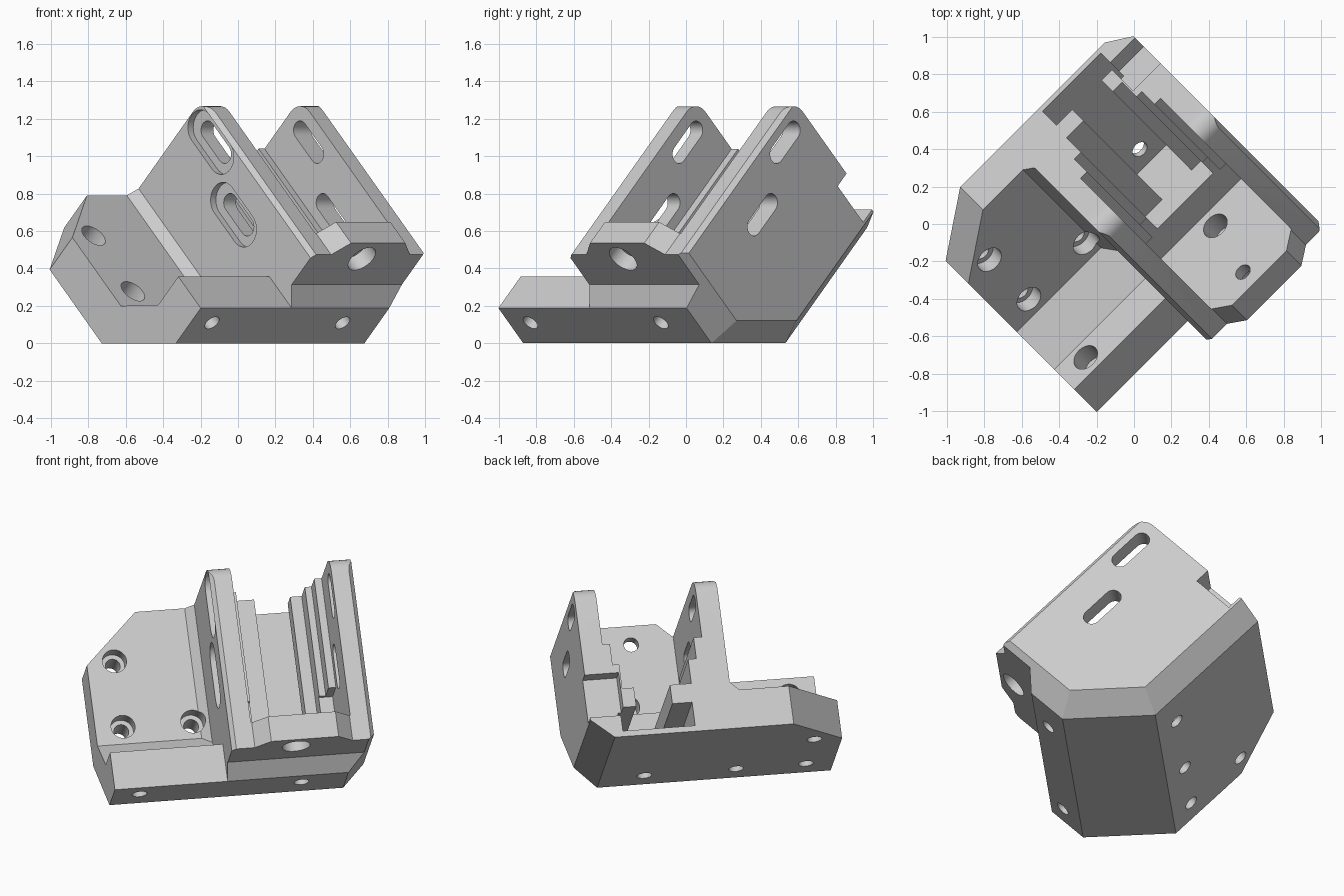
import bpy, bmesh, math
from mathutils import Matrix, Vector

old = bpy.data.objects.get("Cube")
if old:
    bpy.data.objects.remove(old, do_unlink=True)

# Part frame: x runs down the rail, y across the walls, z out of the rail floor
H = math.sqrt(0.5)
TILT = Matrix(((0.5, H, 0.5, 0), (-0.5, H, -0.5, 0), (-H, 0, H, 0), (0, 0, 0, 1)))

grey = bpy.data.materials.new("light grey")
grey.use_nodes = True
grey.diffuse_color = (0.6, 0.6, 0.6, 1)
grey.node_tree.nodes["Principled BSDF"].inputs["Base Color"].default_value = grey.diffuse_color


def prism(name, points, low, high, axis, planes=()):
    """Extrude a profile along x, y or z, then trim it with (point, normal) planes."""
    place = {"x": lambda a, b, t: (t, a, b),
             "y": lambda a, b, t: (a, t, b),
             "z": lambda a, b, t: (a, b, t)}[axis]
    bm = bmesh.new()
    face = bm.faces.new([bm.verts.new(place(a, b, low)) for a, b in points])
    moved = bmesh.ops.extrude_face_region(bm, geom=[face])["geom"]
    shift = Vector(place(0, 0, high - low))
    bmesh.ops.translate(bm, vec=shift, verts=[v for v in moved if isinstance(v, bmesh.types.BMVert)])
    for point, normal in planes:
        geom = bm.verts[:] + bm.edges[:] + bm.faces[:]
        bmesh.ops.bisect_plane(bm, geom=geom, plane_co=point, plane_no=normal, clear_outer=True)
        rim = [e for e in bm.edges if e.is_boundary]
        if rim:
            bmesh.ops.edgeloop_fill(bm, edges=rim)
    bmesh.ops.recalc_face_normals(bm, faces=bm.faces[:])
    mesh = bpy.data.meshes.new(name)
    bm.to_mesh(mesh)
    bm.free()
    mesh.materials.append(grey)
    obj = bpy.data.objects.new(name, mesh)
    bpy.context.collection.objects.link(obj)
    return obj


def stadium(a, b, half, r, steps=16):
    """Rounded slot outline; half = 0 gives a circle."""
    pts = []
    for side in (1, -1):
        for i in range(steps + 1 if half else steps):
            t = math.pi * i / steps - math.pi / 2 * side
            if side < 0:
                t = math.pi / 2 + math.pi * i / steps
            pts.append((a + side * half + r * math.cos(t), b + r * math.sin(t)))
    return pts


def rect(a0, a1, b0, b1):
    return [(a0, b0), (a1, b0), (a1, b1), (a0, b1)]


def combine(body, other, operation):
    mod = body.modifiers.new("join", "BOOLEAN")
    mod.operation = operation
    mod.solver = "EXACT"
    mod.object = other
    bpy.context.view_layer.objects.active = body
    bpy.ops.object.modifier_apply(modifier=mod.name)
    bpy.data.objects.remove(other, do_unlink=True)


BACK, UNDER, TIP = -1.0, -0.126, 0.269
LEFT, RIGHT = -0.163, 0.707

# Channel block with rounded wall ends and chamfered outer edges
R = 0.1
arc = [(BACK + R - R * math.sin(t), 0.85 - R + R * math.cos(t))
       for t in [math.pi / 2 * i / 8 for i in range(9)]]
channel = [(BACK, UNDER), (UNDER, UNDER), (TIP, TIP), (TIP, 0.535), (0.18, 0.624), (0.18, 0.85)] + arc
edge = 0.573
body = prism("bracket_body", channel, LEFT, RIGHT, "y", [
    ((0, edge, UNDER), (0, 0.9, -1)),
    ((TIP, edge, 0), (1, 0.93, 0)),
    ((TIP, edge, TIP), (H, 0.9, -H)),
    ((0, LEFT + 0.025, 0.85), (0, -1, 1)),
    ((0, RIGHT - 0.025, 0.85), (0, 1, 1))])

# Rail channel with side lips, and the opening behind the end plate
section = [(0.08, -0.09), (0.52, -0.09), (0.52, 0.06), (0.42, 0.06), (0.42, 0.18), (0.49, 0.18),
           (0.49, 0.335), (0.53, 0.335), (0.53, 0.47), (0.575, 0.47), (0.575, 1.2), (-0.03, 1.2),
           (-0.03, 0.47), (0.02, 0.47), (0.02, 0.335), (0.07, 0.335), (0.07, 0.18), (0.2, 0.18),
           (0.2, 0.06), (0.08, 0.06)]
combine(body, prism("rail_cut", section, -1.2, -0.16, "x"), "DIFFERENCE")
combine(body, prism("opening_cut", rect(-0.3, 0.02, 0.31, 1.3), -0.03, 0.575, "y"), "DIFFERENCE")
combine(body, prism("end_notch", rect(-1.2, -0.905, 0.01, 0.283), 0.5, 0.8, "y"), "DIFFERENCE")

# Raised middle of the end plate
bump = [(-0.025, 0.75), (-0.025, 0.85), (0.064, 0.937), (0.474, 0.937), (0.57, 0.85), (0.57, 0.75)]
combine(body, prism("end_plate_rise", bump, 0.02, 0.18, "x"), "UNION")

# Side mounting plate with its upright lip, and the fillet beside the wall
plate = [(BACK, UNDER), (UNDER, UNDER), (TIP, TIP), (TIP, 0.535), (0.03, 0.535), (0.03, 0.322),
         (-0.166, 0.117), (BACK, 0.117)]
side = prism("side_plate", plate, -0.85, -0.1, "y", [((-0.683, -0.85, 0), (-0.334, -0.317, 0))])
combine(body, side, "UNION")
fillet = [(-0.215, 0.1), (-0.215, 0.117), (LEFT, 0.169), (-0.14, 0.169), (-0.14, 0.1)]
combine(body, prism("wall_fillet", fillet, BACK, 0.05, "x"), "UNION")

# Slots through both walls, recessed on the left wall
for along, up in ((-0.79, 0.73), (-0.395, 0.577)):
    combine(body, prism("slot", stadium(along, up, 0.09, 0.05), -0.5, 1, "y"), "DIFFERENCE")
    combine(body, prism("slot_recess", stadium(along, up, 0.11, 0.095), -0.5, LEFT + 0.04, "y"), "DIFFERENCE")

# Screw holes through the floor
for along, across in ((-0.697, -0.68), (-0.277, -0.68), (-0.277, -0.255), (-0.277, 0.304)):
    combine(body, prism("floor_hole", stadium(along, across, 0, 0.045), -0.3, 0.3, "z"), "DIFFERENCE")
    if across < 0:
        combine(body, prism("counterbore", stadium(along, across, 0, 0.073), 0.03, 0.3, "z"), "DIFFERENCE")

# Screw holes through the lower end, bored wider from inside
for across in (-0.686, 0.3):
    combine(body, prism("end_hole", stadium(across, 0.424, 0, 0.045), -0.1, 0.5, "x"), "DIFFERENCE")
    combine(body, prism("counterbore", stadium(across, 0.424, 0, 0.073), -0.1, 0.15, "x"), "DIFFERENCE")

# Hole in the end plate, bored wider from outside
combine(body, prism("plate_hole", stadium(0.23, 0.818, 0, 0.045), -0.1, 0.5, "x"), "DIFFERENCE")
combine(body, prism("plate_bore", stadium(0.23, 0.818, 0, 0.085), 0.09, 0.5, "x"), "DIFFERENCE")

# Stand the bracket in its tilted pose
body.data.transform(TILT)
bpy.ops.object.select_all(action="DESELECT")
body.select_set(True)
bpy.context.view_layer.objects.active = body
bpy.ops.object.shade_smooth_by_angle(angle=math.radians(25))
